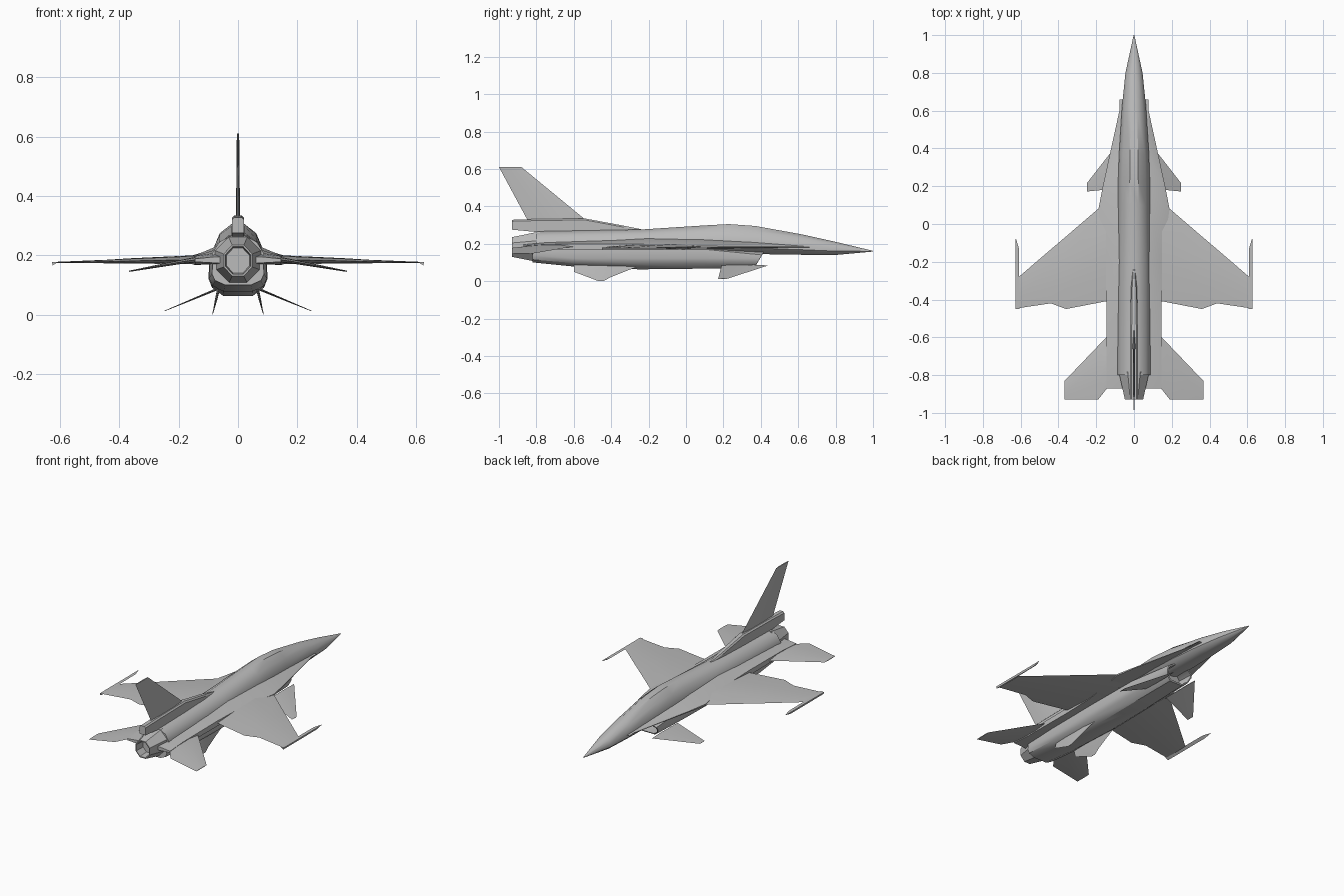
import bpy, bmesh, math
from mathutils import Vector

if "Cube" in bpy.data.objects:
    bpy.data.objects.remove(bpy.data.objects["Cube"])

grey = bpy.data.materials.new("airframe_grey")
grey.use_nodes = True
grey.diffuse_color = (0.5, 0.5, 0.5, 1)
grey.node_tree.nodes["Principled BSDF"].inputs["Base Color"].default_value = (0.5, 0.5, 0.5, 1)


def loft(name, rings, mirror=False, angle=35):
    """Skin a list of closed rings and cap both ends."""
    bm = bmesh.new()
    rows = [[bm.verts.new(p) for p in ring] for ring in rings]
    n = len(rows[0])
    for a, b in zip(rows, rows[1:]):
        for i in range(n):
            j = (i + 1) % n
            bm.faces.new((a[i], a[j], b[j], b[i]))
    bm.faces.new(rows[0])
    bm.faces.new(rows[-1])
    bmesh.ops.recalc_face_normals(bm, faces=bm.faces)
    mesh = bpy.data.meshes.new(name)
    bm.to_mesh(mesh)
    bm.free()
    mesh.materials.append(grey)
    obj = bpy.data.objects.new(name, mesh)
    bpy.context.collection.objects.link(obj)
    bpy.ops.object.select_all(action="DESELECT")
    obj.select_set(True)
    bpy.context.view_layer.objects.active = obj
    bpy.ops.object.shade_smooth_by_angle(angle=math.radians(angle))
    if mirror:
        obj.modifiers.new("Mirror", "MIRROR")
    return obj


def oval(n, y, w, top, bottom, mid=None):
    """Flat-topped polygon ring with its own upper and lower height."""
    mid = (top + bottom) / 2 if mid is None else mid
    ring = []
    for i in range(n):
        a = 2 * math.pi * (i + 0.5) / n
        s, c = math.sin(a), math.cos(a) / math.cos(math.pi / n)
        ring.append((w * s, y, mid + c * (top - mid if c > 0 else mid - bottom)))
    return ring


def blade(name, stations, mirror=True):
    """Thin tapered surface from (leading point, trailing point, half thickness)."""
    span = Vector(stations[-1][0]) - Vector(stations[0][0])
    chord0 = Vector(stations[0][1]) - Vector(stations[0][0])
    up = chord0.cross(span).normalized()
    rings = []
    for lead, trail, t in stations:
        le, te = Vector(lead), Vector(trail)
        f, r = le.lerp(te, 0.3), le.lerp(te, 0.7)
        rings.append([le, f + up * t, r + up * t * 0.8, te, r - up * t * 0.8, f - up * t])
    return loft(name, rings, mirror, 25)


# Upper fuselage, nose and canopy hump
loft("upper_fuselage", [oval(12, *s) for s in (
    (1.0, 0.002, 0.162, 0.158, 0.16),
    (0.8, 0.047, 0.210, 0.140, 0.168),
    (0.62, 0.066, 0.250, 0.141, 0.178),
    (0.37, 0.082, 0.295, 0.145, 0.188),
    (0.23, 0.087, 0.305, 0.140, 0.190),
    (0.10, 0.088, 0.298, 0.135, 0.190),
    (-0.24, 0.090, 0.276, 0.120, 0.188),
    (-0.80, 0.090, 0.266, 0.100, 0.185))])

# Exhaust nozzle with a hollow throat
loft("exhaust_nozzle", [oval(8, *s) for s in (
    (-0.78, 0.088, 0.266, 0.100),
    (-0.93, 0.052, 0.235, 0.130),
    (-0.93, 0.046, 0.229, 0.136),
    (-0.87, 0.042, 0.224, 0.140))])


# Intake trunk under the body, with a raked, recessed mouth
def trunk_ring(y, w, bottom, top=0.19, rake=0.0, edge=0.11):
    half = [(0.5 * w, bottom), (0.88 * w, bottom * 0.4 + edge * 0.6),
            (w, edge + 0.012), (0.97 * w, top - 0.02), (0.5 * w, top)]
    pts = half + [(-x, z) for x, z in reversed(half)]
    return [(x, y + rake * (z - bottom), z) for x, z in pts]


loft("intake_trunk", [
    trunk_ring(0.28, 0.072, 0.082, 0.155, 0.6),
    trunk_ring(0.37, 0.078, 0.078, 0.155, 0.6),
    trunk_ring(0.365, 0.086, 0.071, 0.160, 0.6),
    trunk_ring(0.10, 0.096, 0.067, 0.19),
    trunk_ring(-0.25, 0.100, 0.063, 0.19),
    trunk_ring(-0.60, 0.098, 0.078, 0.19),
    trunk_ring(-0.82, 0.088, 0.100, 0.19, 0, 0.125)])

# Blended shoulders running from the nose strake to the tail shelf
loft("shoulder_strake", [
    [(0.04, y, top), (0.078, y, top), (edge, y, 0.183 + t), (edge, y, 0.183 - t), (0.04, y, 0.172)]
    for y, edge, top, t in (
        (0.66, 0.064, 0.184, 0.001), (0.36, 0.130, 0.208, 0.002),
        (0.20, 0.165, 0.218, 0.003), (0.08, 0.188, 0.224, 0.005),
        (-0.20, 0.150, 0.228, 0.014), (-0.41, 0.146, 0.218, 0.016),
        (-0.74, 0.146, 0.208, 0.014), (-0.87, 0.145, 0.195, 0.005))], True, 25)

# Main wings
blade("main_wing", [
    ((0.10, 0.157, 0.186), (0.10, -0.40, 0.186), 0.016),
    ((0.36, -0.066, 0.181), (0.36, -0.45, 0.181), 0.009),
    ((0.44, -0.134, 0.179), (0.44, -0.42, 0.179), 0.006),
    ((0.61, -0.28, 0.176), (0.61, -0.445, 0.176), 0.002)])

# Wing tip rails
loft("wing_tip_rail", [
    [(inner, y, 0.178), (0.628, y, 0.178), (0.625, y, low)]
    for y, inner, low in ((-0.08, 0.624, 0.176), (-0.13, 0.609, 0.166), (-0.45, 0.606, 0.166))],
    True, 25)

# Horizontal tailplanes, drooping outward
blade("tailplane", [
    ((0.135, -0.59, 0.186), (0.135, -0.86, 0.186), 0.010),
    ((0.19, -0.645, 0.178), (0.19, -0.93, 0.178), 0.007),
    ((0.367, -0.83, 0.146), (0.367, -0.93, 0.146), 0.002)])

# Vertical fin and the fairing at its foot
blade("tail_fin", [
    ((0, -0.53, 0.322), (0, -0.845, 0.322), 0.007),
    ((0, -0.88, 0.61), (0, -1.0, 0.61), 0.004)], False)
loft("fin_fairing", [
    [(-w, y, low), (w, y, low), (w, y, high - 0.008), (w * 0.6, y, high),
     (-w * 0.6, y, high), (-w, y, high - 0.008)]
    for y, w, low, high in (
        (-0.24, 0.006, 0.262, 0.278), (-0.34, 0.016, 0.262, 0.298),
        (-0.54, 0.020, 0.262, 0.335), (-0.79, 0.020, 0.262, 0.332),
        (-0.93, 0.020, 0.275, 0.328))], False, 25)

# Splayed fins beside the intake
blade("intake_fin", [
    ((0.075, 0.44, 0.084), (0.075, 0.19, 0.084), 0.004),
    ((0.248, 0.218, 0.012), (0.248, 0.172, 0.012), 0.001)])

# Small keel fins under the rear fuselage
blade("keel_fin", [
    ((0.066, -0.24, 0.085), (0.066, -0.60, 0.085), 0.005),
    ((0.074, -0.33, 0.050), (0.074, -0.60, 0.050), 0.004),
    ((0.081, -0.405, 0.020), (0.081, -0.52, 0.020), 0.002),
    ((0.086, -0.44, 0.001), (0.086, -0.47, 0.001), 0.001)])
